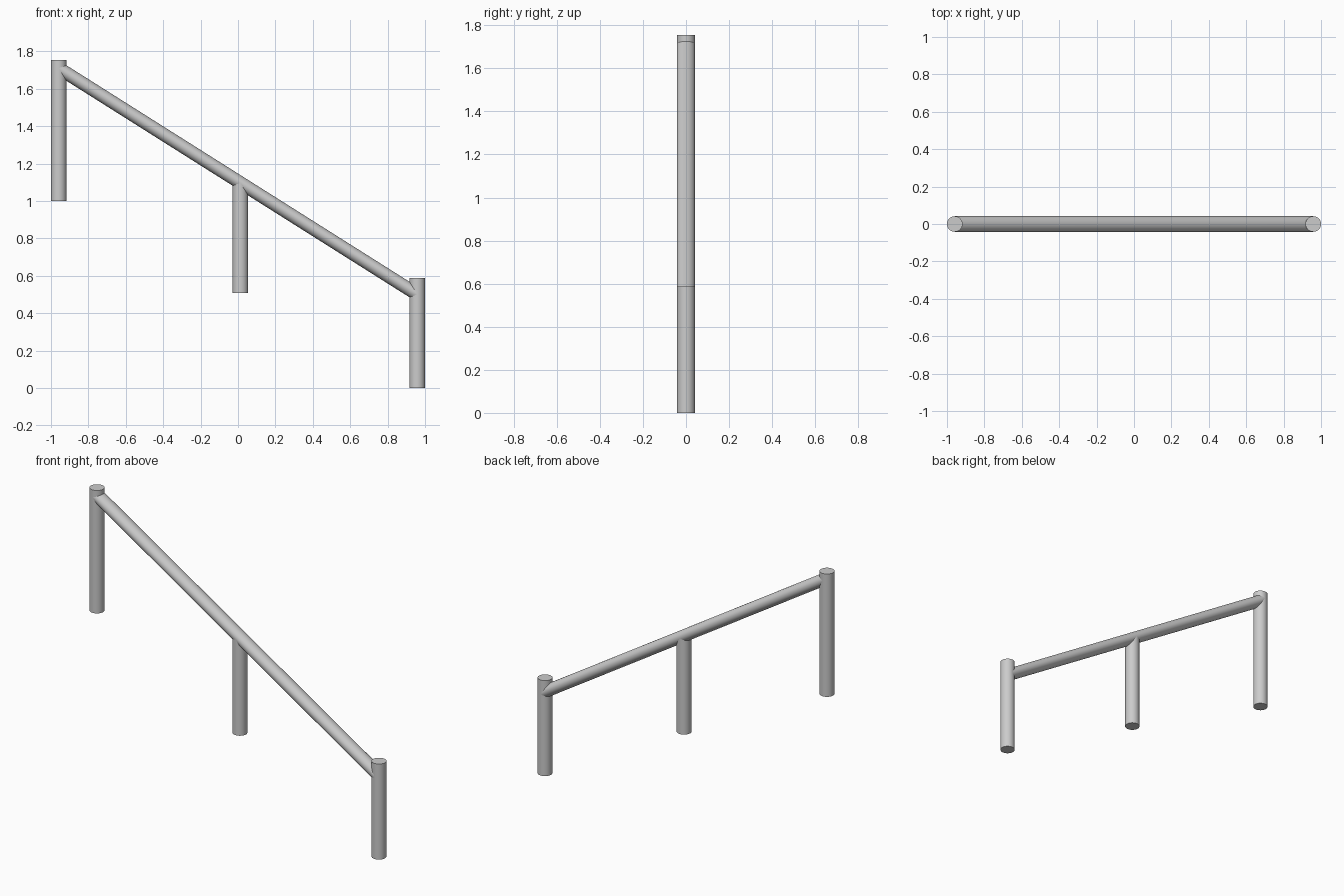
import bpy, bmesh, math
from mathutils import Matrix, Vector

if "Cube" in bpy.data.objects:
    bpy.data.objects.remove(bpy.data.objects["Cube"])

R = 0.0415      # tube radius
SIDES = 48
SLOPE = -0.631  # rail height change per unit of x


def tube(name, start, end, axis):
    """Tube with end discs square to `axis`, sheared so its centre runs start -> end."""
    bm = bmesh.new()
    bmesh.ops.create_cone(bm, cap_ends=True, segments=SIDES, radius1=R, radius2=R, depth=1)
    start, end = Vector(start), Vector(end)
    for v in bm.verts:
        x, y, t = v.co.x, v.co.y, v.co.z + 0.5
        offset = Vector((x, y, 0)) if axis == 'Z' else Vector((0, y, -x))
        v.co = start.lerp(end, t) + offset
    bmesh.ops.recalc_face_normals(bm, faces=bm.faces)
    mesh = bpy.data.meshes.new(name)
    bm.to_mesh(mesh)
    bm.free()
    obj = bpy.data.objects.new(name, mesh)
    bpy.context.collection.objects.link(obj)
    bpy.ops.object.select_all(action='DESELECT')
    obj.select_set(True)
    bpy.context.view_layer.objects.active = obj
    bpy.ops.object.shade_smooth_by_angle(angle=math.radians(40))
    return obj


def rail_z(x):
    return 1.097 + SLOPE * (x - 0.013)


# Upright posts: name, x, bottom, top (middle one stops inside the rail)
for name, x, z0, z1 in (("upper_post", -0.9585, 1.0, 1.755),
                        ("middle_post", 0.013, 0.508, rail_z(0.013)),
                        ("lower_post", 0.9585, 0.0, 0.587)):
    tube(name, (x, 0, z0), (x, 0, z1), 'Z')

# Sloping handrail, its ends hidden inside the outer posts
tube("handrail", (-0.9585, 0, rail_z(-0.9585)), (0.9585, 0, rail_z(0.9585)), 'X')
